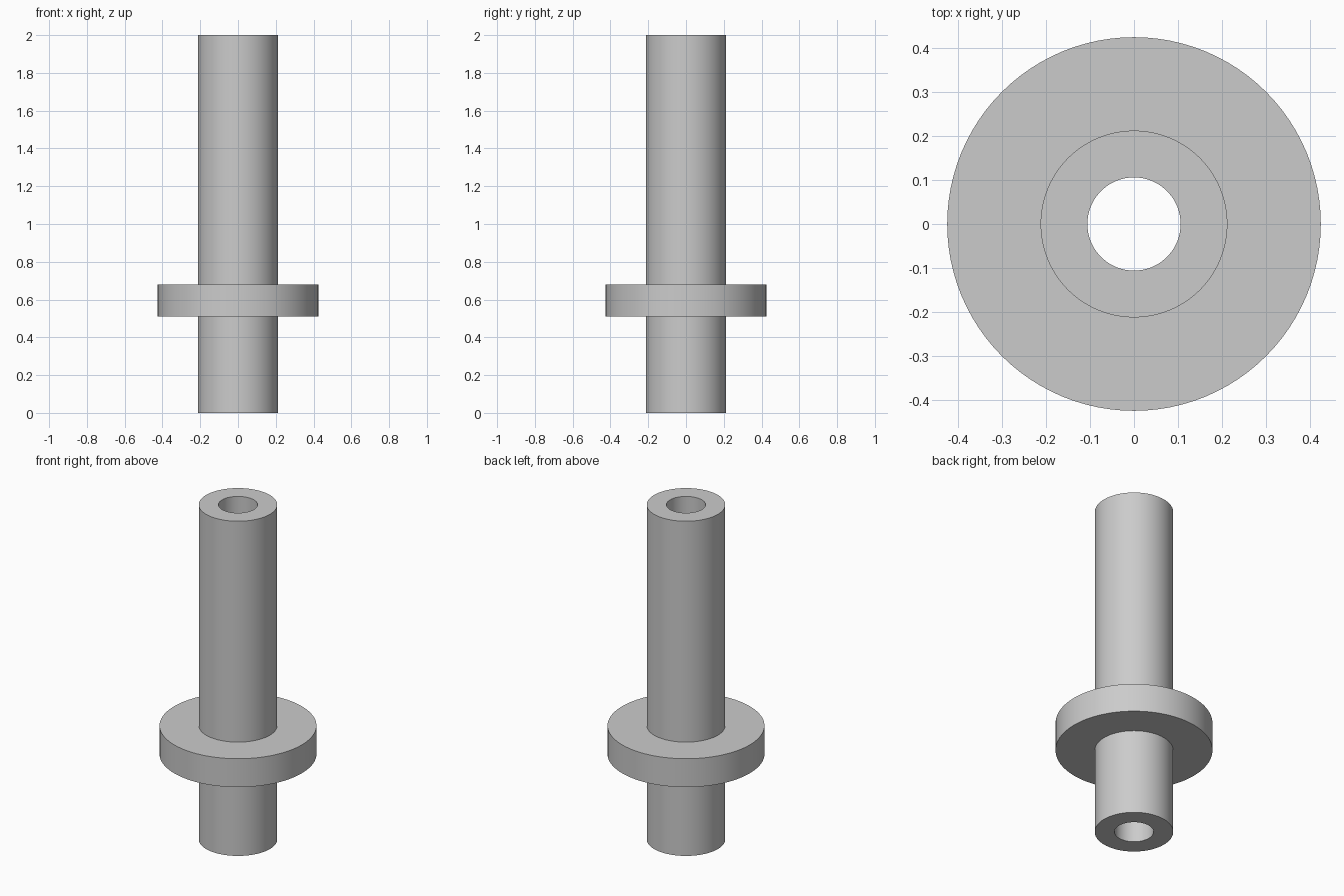
import bpy, bmesh, math

cube = bpy.data.objects.get("Cube")
if cube:
    bpy.data.objects.remove(cube, do_unlink=True)

BORE, TUBE, FLANGE = 0.106, 0.2125, 0.425
HEIGHT, LOW, HIGH = 2.0, 0.51, 0.68
SIDES = 96

grey = bpy.data.materials.new("plain_grey")
grey.use_nodes = True
colour = (0.6, 0.6, 0.6, 1)
grey.diffuse_color = colour
grey.node_tree.nodes["Principled BSDF"].inputs["Base Color"].default_value = colour


def lathe(name, profile):
    """Revolve a closed (radius, height) profile around the z axis."""
    bm = bmesh.new()
    rings = []
    for r, z in profile:
        angles = [2 * math.pi * i / SIDES for i in range(SIDES)]
        rings.append([bm.verts.new((r * math.cos(a), r * math.sin(a), z)) for a in angles])
    for k, ring in enumerate(rings):
        after = rings[(k + 1) % len(rings)]
        for i in range(SIDES):
            j = (i + 1) % SIDES
            bm.faces.new((ring[i], ring[j], after[j], after[i]))
    bmesh.ops.recalc_face_normals(bm, faces=bm.faces)
    mesh = bpy.data.meshes.new(name)
    bm.to_mesh(mesh)
    bm.free()
    mesh.materials.append(grey)
    obj = bpy.data.objects.new(name, mesh)
    bpy.context.collection.objects.link(obj)
    bpy.ops.object.select_all(action="DESELECT")
    obj.select_set(True)
    bpy.context.view_layer.objects.active = obj
    bpy.ops.object.shade_smooth_by_angle(angle=math.radians(30))
    return obj


# Hollow tube with its collar, turned as one solid
lathe("flanged_tube", [
    (BORE, 0), (TUBE, 0), (TUBE, LOW), (FLANGE, LOW),
    (FLANGE, HIGH), (TUBE, HIGH), (TUBE, HEIGHT), (BORE, HEIGHT),
])
